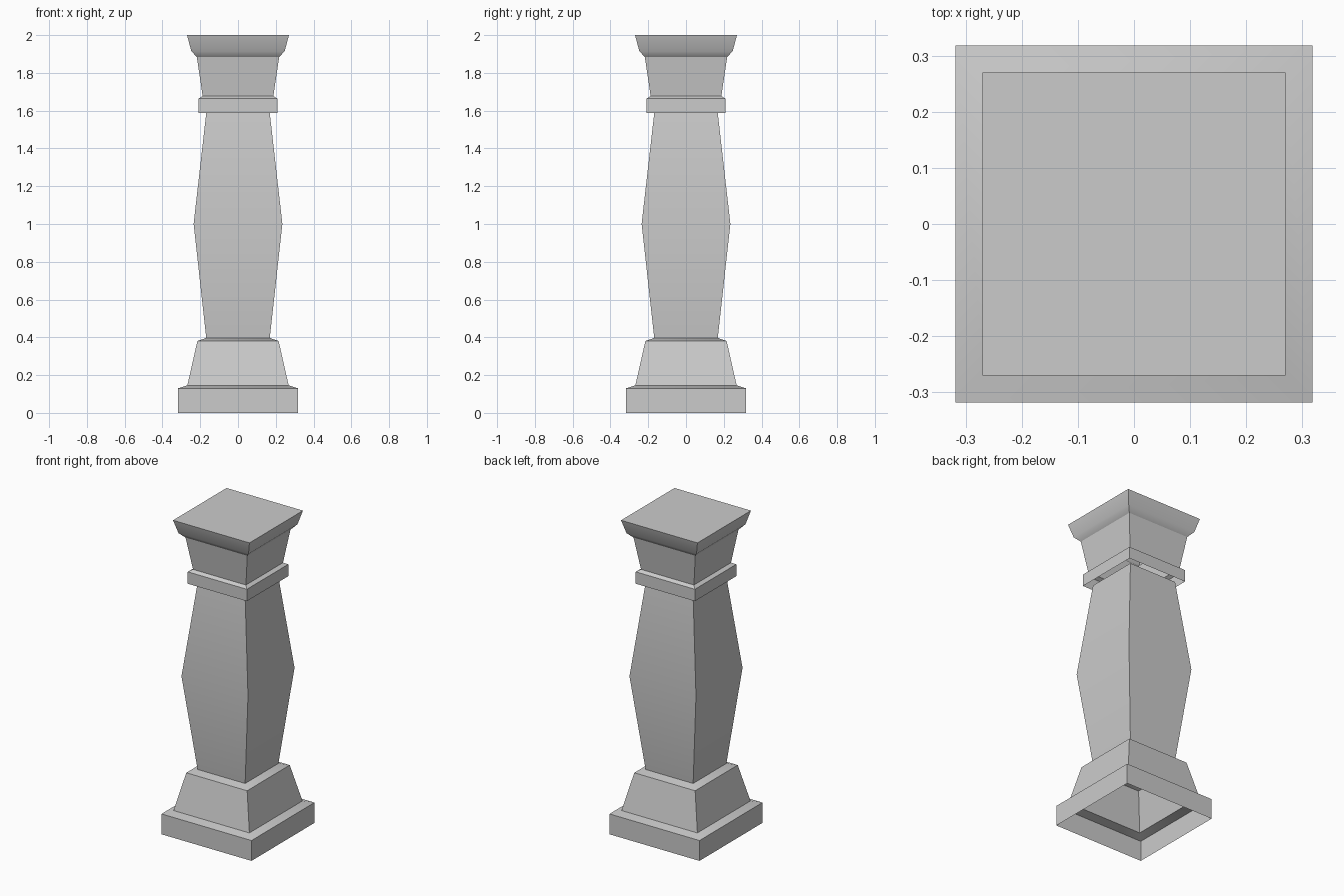
import bpy
import bmesh

cube = bpy.data.objects.get("Cube")
if cube:
    bpy.data.objects.remove(cube, do_unlink=True)

stone = bpy.data.materials.new("grey_stone")
stone.use_nodes = True
stone.diffuse_color = (0.6, 0.6, 0.6, 1)
stone.node_tree.nodes["Principled BSDF"].inputs["Base Color"].default_value = (0.6, 0.6, 0.6, 1)


def square_shell(name, profile, capped=False):
    """Stack square rings of (half width, height) into an open shell."""
    bm = bmesh.new()
    rings = []
    for r, z in profile:
        corners = ((-r, -r), (r, -r), (r, r), (-r, r))
        rings.append([bm.verts.new((x, y, z)) for x, y in corners])
    for low, high in zip(rings, rings[1:]):
        for i in range(4):
            j = (i + 1) % 4
            bm.faces.new((low[i], low[j], high[j], high[i]))
    if capped:
        bm.faces.new(rings[-1])
    mesh = bpy.data.meshes.new(name)
    bm.to_mesh(mesh)
    bm.free()
    mesh.materials.append(stone)
    obj = bpy.data.objects.new(name, mesh)
    bpy.context.collection.objects.link(obj)
    # Soft bulge on the shaft, crisp edges elsewhere
    bpy.ops.object.select_all(action='DESELECT')
    obj.select_set(True)
    bpy.context.view_layer.objects.active = obj
    bpy.ops.object.shade_smooth_by_angle()
    return obj


# Plinth and tapered pedestal, open underneath
square_shell("pedestal", [(0.318, 0), (0.318, 0.13), (0.268, 0.146),
                          (0.215, 0.381), (0.168, 0.397)])

# Shaft, widest at mid height
square_shell("shaft", [(0.168, 0.397), (0.235, 1.0), (0.168, 1.588)])

# Neck band, open underneath, with a sloped top
square_shell("neck_band", [(0.209, 1.588), (0.209, 1.664), (0.187, 1.677)])

# Flared capital with a moulded top slab
square_shell("capital", [(0.187, 1.677), (0.218, 1.884), (0.247, 1.915),
                         (0.27, 2.0)], capped=True)
